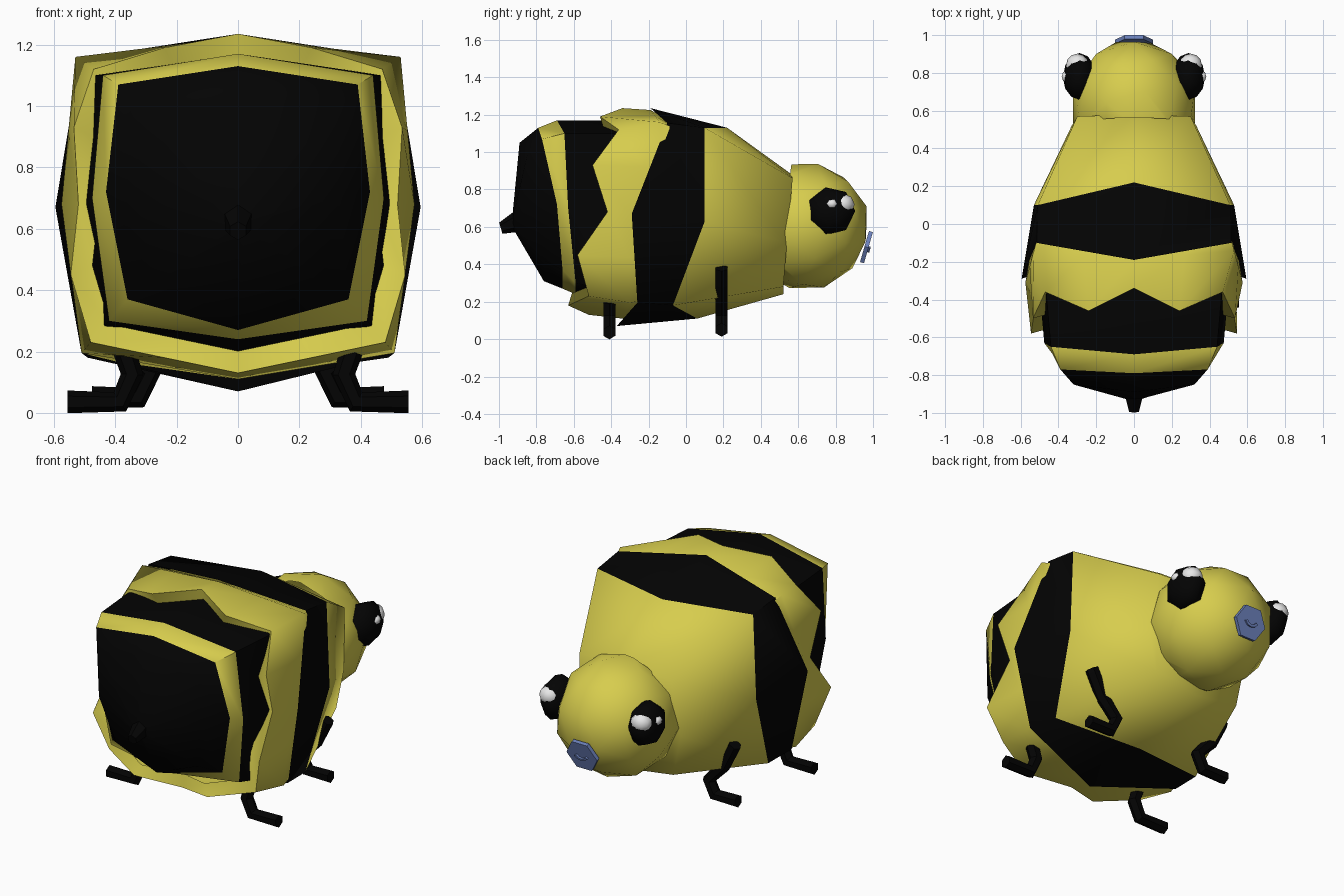
import bpy, bmesh, math
from mathutils import Vector, Matrix

if "Cube" in bpy.data.objects:
    bpy.data.objects.remove(bpy.data.objects["Cube"])


def material(name, rgb):
    m = bpy.data.materials.new(name)
    m.diffuse_color = (*rgb, 1)
    m.use_nodes = True
    m.node_tree.nodes["Principled BSDF"].inputs["Base Color"].default_value = m.diffuse_color
    return m


YELLOW = material("yellow", (0.68, 0.61, 0.075))
BLACK = material("black", (0.001, 0.001, 0.001))
WHITE = material("white", (0.8, 0.8, 0.8))
BLUE = material("blue", (0.15, 0.22, 0.5))


def finish(bm, name, mats, angle=40):
    me = bpy.data.meshes.new(name)
    bm.to_mesh(me)
    bm.free()
    ob = bpy.data.objects.new(name, me)
    bpy.context.collection.objects.link(ob)
    for m in mats:
        me.materials.append(m)
    bpy.ops.object.select_all(action='DESELECT')
    ob.select_set(True)
    bpy.context.view_layer.objects.active = ob
    if angle:
        bpy.ops.object.shade_smooth_by_angle(angle=math.radians(angle))
    return ob


def loft(name, rings, mats, bands, cap_start=False, cap_end=False, angle=40):
    """Join closed rings of points; bands gives the material slot of each strip."""
    bm = bmesh.new()
    vs = [[bm.verts.new(p) for p in r] for r in rings]
    n = len(rings[0])
    for k in range(len(vs) - 1):
        for i in range(n):
            j = (i + 1) % n
            f = bm.faces.new((vs[k][i], vs[k][j], vs[k + 1][j], vs[k + 1][i]))
            f.material_index = bands[k]
    if cap_start:
        bm.faces.new(vs[0]).material_index = bands[0]
    if cap_end:
        bm.faces.new(vs[-1]).material_index = bands[-1]
    bmesh.ops.recalc_face_normals(bm, faces=bm.faces)
    return finish(bm, name, mats, angle)


def full(half):
    """Mirror a half ring that runs from top centre to bottom centre."""
    return half + [(-x, y, z) for x, y, z in half[-2:0:-1]]


def dense(half):
    """Insert a midpoint between neighbouring points of a half ring."""
    out = []
    for a, b in zip(half, half[1:]):
        out += [a, tuple((Vector(a) + Vector(b)) / 2)]
    return out + [half[-1]]


def ball(name, loc, radii, mat, seg=8, rings=6):
    """Low-poly ellipsoid with its poles along x."""
    bm = bmesh.new()
    bmesh.ops.create_uvsphere(bm, u_segments=seg, v_segments=rings, radius=1)
    mx = Matrix.Translation(loc) @ Matrix.Diagonal((*radii, 1)) @ Matrix.Rotation(math.pi / 2, 4, 'Y')
    bmesh.ops.transform(bm, matrix=mx, verts=bm.verts)
    return finish(bm, name, [mat], 60)


# Abdomen: black rear cap, narrow yellow stripe, black front part
tail = [(0, -.93, .64), (.02, -.93, .63), (.03, -.93, .62), (.02, -.93, .6), (0, -.92, .59)]
cap = [(0, -.89, 1.05), (.32, -.85, .98), (.33, -.83, .7), (.27, -.76, .42), (0, -.76, .31)]
stripe_a = [(0, -.79, 1.13), (.39, -.77, 1.07), (.43, -.69, .72), (.36, -.66, .37), (0, -.66, .27)]
stripe_b = [(0, -.69, 1.17), (.44, -.65, 1.1), (.475, -.63, .7), (.42, -.59, .3), (0, -.59, .24)]
waist = [(0, -.3, 1.17), (.47, -.3, 1.1), (.5, -.35, .68), (.46, -.38, .26), (0, -.4, .18)]
inner = [(0, 0, 1.1), (.45, 0, 1.05), (.49, 0, .68), (.45, -.1, .25), (0, 0, .18)]
loft("abdomen", [full(r) for r in (tail, cap, stripe_a, stripe_b, waist, inner)],
     [BLACK, YELLOW], [0, 0, 1, 0, 0], True, True, 60)

# Flared yellow fur skirt with zigzag rear edge, closed back to the abdomen
zigzag = [(0, -.34, 1.235), (.24, -.46, 1.19), (.47, -.36, 1.12), (.535, -.5, .93), (.52, -.42, .68),
          (.545, -.58, .45), (.48, -.52, .23), (.24, -.63, .18), (0, -.52, .13)]
skirt = [(0, -.19, 1.225), (.53, -.14, 1.16), (.575, -.31, .68), (.51, -.3, .195), (0, -.34, .11)]
tuck = [(0, -.05, 1.15), (.49, 0, 1.1), (.54, -.1, .68), (.48, -.15, .22), (0, -.1, .15)]
lining = [(x * .87, y + .02, .68 + (z - .68) * .87) for x, y, z in zigzag]
loft("fur_skirt", [full(lining), full(zigzag), full(dense(skirt)), full(dense(tuck))],
     [YELLOW], [0, 0, 0], angle=75)

# Thorax: flared black band, then yellow shoulders narrowing to the neck
band_a = [(0, -.19, 1.235), (.515, -.1, 1.155), (.595, -.29, .67), (.51, -.26, .195), (0, -.37, .07)]
band_b = [(0, .22, 1.13), (.51, .1, 1.13), (.53, .1, .63), (.49, -.07, .18), (0, .06, .11)]
neck = [(0, .58, .87), (.3, .57, .86), (.33, .52, .52), (.28, .52, .28), (0, .52, .24)]
loft("thorax", [full(r) for r in (band_a, band_b, neck)], [BLACK, YELLOW], [0, 1],
     False, True, 75)

# Head, cut off flat at the neck
bm = bmesh.new()
bmesh.ops.create_icosphere(bm, subdivisions=2, radius=1)
bmesh.ops.transform(bm, verts=bm.verts, matrix=Matrix.Translation((0, .63, .605))
                    @ Matrix.Diagonal((.34, .352, .345, 1)) @ Matrix.Rotation(math.pi / 10, 4, 'X'))
bmesh.ops.bisect_plane(bm, geom=bm.verts[:] + bm.edges[:] + bm.faces[:], plane_co=(0, .555, .87),
                       plane_no=(0, .99, -.13), clear_inner=True)
finish(bm, "head", [YELLOW], 60)

# Eyes with highlights
for s, side in ((1, "right"), (-1, "left")):
    ball(f"{side}_eye", (s * .288, .775, .685), (.088, .13, .13), BLACK, 7, 6)
    ball(f"{side}_eye_highlight", (s * .3, .84, .72), (.06, .062, .058), WHITE)
    ball(f"{side}_eye_glint", (s * .358, .78, .723), (.025, .033, .028), WHITE, 6, 4)

# Blue hexagonal snout plate with a small raised smile
bm = bmesh.new()
bmesh.ops.create_cone(bm, cap_ends=True, segments=6, radius1=.1, radius2=.1, depth=.022,
                      matrix=Matrix.Rotation(math.pi / 6, 4, 'Z'))
place = Matrix.Translation((0, .965, .492)) @ Matrix.Rotation(math.radians(-106), 4, 'X')
bmesh.ops.transform(bm, matrix=place, verts=bm.verts)
finish(bm, "snout_plate", [BLUE], 0)
smile = []
for i in range(5):
    a = math.radians(-60 + 30 * i)
    smile.append([place @ Vector((r * math.sin(a), r * math.cos(a) - .025, h))
                  for r, h in ((.035, .008), (.05, .008), (.05, .022), (.035, .022))])
loft("smile", smile, [BLUE], [0] * 4, True, True, 0)


# Tube along a path in an x-z plane
def leg(name, y, path, r=.037, sides=6):
    pts = [Vector((x, 0, z)) for x, z in path]
    rings = []
    for i, p in enumerate(pts):
        d1 = (p - pts[max(i - 1, 0)]).normalized()
        d2 = (pts[min(i + 1, len(pts) - 1)] - p).normalized()
        d = (d1 + d2).normalized()
        n = Vector((-d.z, 0, d.x))
        rings.append([p + Vector((0, y + r * math.cos(a), 0)) + n * r * math.sin(a)
                      for a in (2 * math.pi * (j + .5) / sides for j in range(sides))])
    loft(name, rings, [BLACK], [0] * (len(pts) - 1), True, True, 30)


for s, side in ((1, "right"), (-1, "left")):
    leg(f"{side}_front_leg", .19, [(s * x, z) for x, z in
                                   ((.455, .38), (.385, .24), (.285, .13), (.325, .05), (.475, .05))])
    leg(f"{side}_rear_leg", -.41, [(s * x, z) for x, z in
                                   ((.37, .2), (.345, .125), (.385, .036), (.555, .036))])


# Stinger
def hexagon(y, z, r):
    return [(r * math.sin(math.pi * i / 3), y - .3 * r * math.cos(math.pi * i / 3),
             z + r * math.cos(math.pi * i / 3)) for i in range(6)]


loft("stinger", [hexagon(-.9, .63, .055), hexagon(-.99, .593, .03)], [BLACK], [0], True, True, 30)
